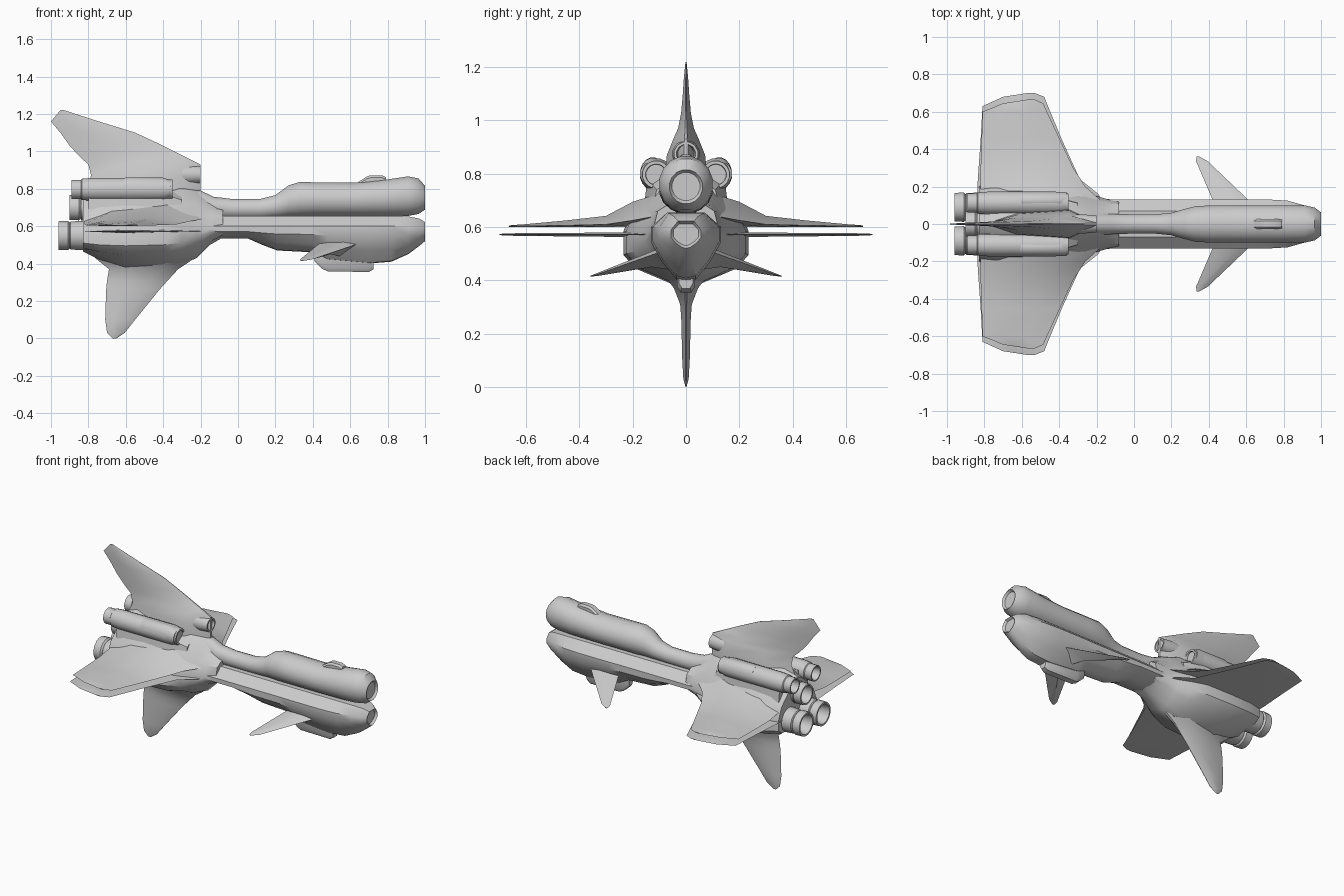
import bpy, bmesh, math


def loft(name, rings, mirror=False, angle=35):
    """Skin a list of equal-length rings and close both ends."""
    bm = bmesh.new()
    vr = [[bm.verts.new(p) for p in r] for r in rings]
    n = len(rings[0])
    for a, b in zip(vr, vr[1:]):
        for i in range(n):
            j = (i + 1) % n
            bm.faces.new((a[i], a[j], b[j], b[i]))
    bm.faces.new(vr[0])
    bm.faces.new(vr[-1])
    bmesh.ops.recalc_face_normals(bm, faces=bm.faces)
    me = bpy.data.meshes.new(name)
    bm.to_mesh(me)
    bm.free()
    ob = bpy.data.objects.new(name, me)
    bpy.context.collection.objects.link(ob)
    bpy.ops.object.select_all(action='DESELECT')
    ob.select_set(True)
    bpy.context.view_layer.objects.active = ob
    bpy.ops.object.shade_smooth_by_angle(angle=math.radians(angle))
    if mirror:
        m = ob.modifiers.new("Mirror", 'MIRROR')
        m.use_axis = (False, True, False)
    return ob


def oval(x, y, z, ry, rz, n=16):
    return [(x, y + ry * math.cos(math.tau * (i + .5) / n),
             z + rz * math.sin(math.tau * (i + .5) / n)) for i in range(n)]


def lathe(name, y, z, profile, mirror=False, n=16):
    return loft(name, [oval(x, y, z, r, r, n) for x, r in profile], mirror)


def both(x, half):
    """Ring across the centre plane from a half section that starts and ends at y = 0."""
    return [(x, y, z) for y, z in half] + [(x, -y, z) for y, z in half[-2:0:-1]]


# Lower front hull: shield-shaped section (x, half width, bottom, widest z, top, top half width)
lower = [(-.3, .13, .53, .58, .655, .07), (-.1, .13, .535, .58, .655, .07),
         (.05, .13, .535, .58, .655, .07), (.13, .13, .50, .58, .655, .07),
         (.21, .13, .47, .58, .655, .07), (.4, .13, .46, .58, .655, .07),
         (.48, .132, .42, .58, .655, .07), (.7, .132, .40, .58, .655, .07),
         (.82, .125, .41, .58, .655, .07), (.91, .10, .45, .58, .652, .065),
         (.97, .078, .495, .575, .64, .045), (1.0, .056, .52, .57, .622, .03),
         (.985, .046, .53, .57, .612, .025)]
loft("lower_hull", [both(x, [(0, b), (.28 * w, b + .004), (.7 * w, b + .4 * (m - b)),
                             (w, m - .2 * (m - b)), (w, m + .02), (wt, t), (0, t)])
                    for x, w, b, m, t, wt in lower])

# Upper fuselage tube with recessed nose (x, half width, bottom, top)
upper = [(-.32, .06, .62, .80), (-.2, .06, .63, .79), (-.13, .055, .64, .757),
         (-.03, .052, .64, .745), (.12, .052, .64, .746), (.2, .06, .645, .766),
         (.27, .08, .65, .818), (.33, .095, .65, .836), (.42, .10, .652, .834),
         (.62, .10, .652, .832), (.8, .10, .652, .85), (.91, .10, .655, .866),
         (.965, .088, .665, .855), (1.0, .062, .688, .815), (.985, .052, .70, .805)]
loft("upper_fuselage", [oval(x, 0, (b + t) / 2, w * 1.02, (t - b) / 2 * 1.02)
                        for x, w, b, t in upper])

# Canopy on top of the nose
loft("canopy", [both(x, [(0, .81), (w, .81), (w, t - .012), (w * .6, t), (0, t)])
                for x, w, t in [(.63, .026, .828), (.69, .028, .866), (.71, .027, .872),
                                (.77, .026, .872), (.79, .024, .862)]])

# Chin pod
loft("chin_pod", [both(x, [(0, b), (w * .6, b), (w, b + .02), (w, .46), (0, .46)])
                  for x, w, b in [(.41, .02, .41), (.45, .03, .372), (.48, .034, .358),
                                  (.70, .034, .355), (.725, .026, .37)]])

# Rear hull (x, half width, bottom, lower shoulder, top, crest half width)
rear = [(-.08, .125, .54, .56, .72, .04), (-.15, .135, .50, .55, .755, .05),
        (-.22, .155, .43, .52, .80, .055), (-.3, .19, .395, .49, .83, .06),
        (-.4, .225, .375, .48, .85, .065), (-.6, .235, .37, .475, .855, .07),
        (-.74, .225, .42, .48, .85, .065), (-.83, .20, .465, .49, .80, .06)]
loft("rear_hull", [both(x, [(0, b), (.05, b + .015), (.8 * w, b + .7 * (lo - b)), (w, lo + .02),
                            (w, .585), (.85 * w, .66), (.55 * w, .66 + .4 * (t - .66)),
                            (wt, t - .03), (0, t)])
                   for x, w, b, lo, t, wt in rear])


def wing(name, stations):
    """Stations along y: (y, leading x, trailing x, bottom z, top z, edge z)."""
    loft(name, [[(le, y, e), (le + .3 * (te - le), y, zt), (le + .75 * (te - le), y, e + .7 * (zt - e)),
                 (te, y, e), (le + .6 * (te - le), y, zb)]
                for y, le, te, zb, zt, e in stations], mirror=True)


# Double-layer main wings
wing("lower_wing", [(.08, -.14, -.84, .563, .58, .572), (.16, -.19, -.838, .563, .58, .572),
                    (.24, -.29, -.835, .563, .58, .572),
                    (.45, -.385, -.82, .565, .578, .572), (.63, -.46, -.81, .567, .577, .572),
                    (.68, -.48, -.70, .568, .576, .572), (.70, -.53, -.57, .570, .574, .572)])
wing("upper_wing", [(.12, -.17, -.82, .60, .72, .64), (.2, -.26, -.82, .60, .695, .625),
                    (.3, -.325, -.82, .60, .642, .61), (.45, -.395, -.815, .60, .625, .606),
                    (.60, -.465, -.81, .60, .611, .604), (.645, -.485, -.70, .60, .608, .604),
                    (.665, -.53, -.57, .601, .606, .603)])
# Canards
wing("canard", [(.06, .68, .45, .44, .535, .52), (.13, .61, .42, .45, .508, .495),
                (.335, .395, .332, .416, .427, .422), (.36, .35, .335, .414, .417, .415)])


def fin(name, stations):
    """Stations along z: (z, leading x, trailing x, half thickness)."""
    rings = []
    for z, le, te, t in stations:
        c = te - le
        rings.append([(le, t * .12, z), (le + .25 * c, t, z), (le + .7 * c, t * .75, z), (te, 0, z),
                      (le + .7 * c, -t * .75, z), (le + .25 * c, -t, z), (le, -t * .12, z)])
    loft(name, rings)


fin("dorsal_fin", [(.79, -.2, -.82, .08), (.87, -.2, -.785, .072), (.93, -.2, -.80, .048),
                   (.97, -.28, -.845, .03), (1.03, -.4, -.9, .018), (1.1, -.55, -.95, .012),
                   (1.16, -.745, -1.0, .008), (1.22, -.93, -.95, .002)])
fin("ventral_fin", [(.46, -.2, -.80, .12), (.41, -.26, -.74, .075), (.37, -.32, -.69, .045),
                    (.31, -.375, -.70, .022), (.26, -.42, -.705, .018), (.1, -.55, -.71, .014),
                    (.03, -.605, -.70, .01), (0, -.65, -.67, .002)])

# Intake at the foot of the dorsal fin
lathe("fin_intake", 0, .875, [(-.6, .03), (-.4, .055), (-.26, .052), (-.2, .046),
                              (-.2, .036), (-.26, .03)], n=12)

# Upper side engine pods with intake and exhaust
lathe("side_engine", .112, .797, [(-.83, .02), (-.83, .036), (-.89, .044), (-.89, .052), (-.84, .052),
                                  (-.835, .058), (-.78, .062), (-.42, .062), (-.35, .052),
                                  (-.35, .040), (-.39, .034)], mirror=True)
# Pod outer cover plate
loft("pod_cover", [oval(x, .125, .80, .048, r) for x, r in
                   [(-.61, .056), (-.60, .062), (-.40, .06), (-.36, .045)]], mirror=True)
# Inner blend between pod and hull
loft("pod_pylon", [[(x, .05, .70), (x, .16, .66), (x, .145, .78), (x, .05, .82)]
                   for x in (-.80, -.42)] + [[(-.3, .05, .68), (-.3, .13, .66),
                                              (-.3, .11, .74), (-.3, .05, .78)]], mirror=True)


def exhaust(name, y, z, r, tail, mirror=False):
    lathe(name, y, z, [(-.45, r * .8), (-.6, r), (-.84, r), (tail + .065, r * .95), (tail + .06, r * .88),
                       (tail + .05, r), (tail, r * .97), (tail, r * .82),
                       (tail + .09, r * .68)], mirror)


# Main and centre exhausts
exhaust("main_exhaust", .09, .55, .08, -.96, True)
exhaust("centre_exhaust", 0, .70, .07, -.9)
